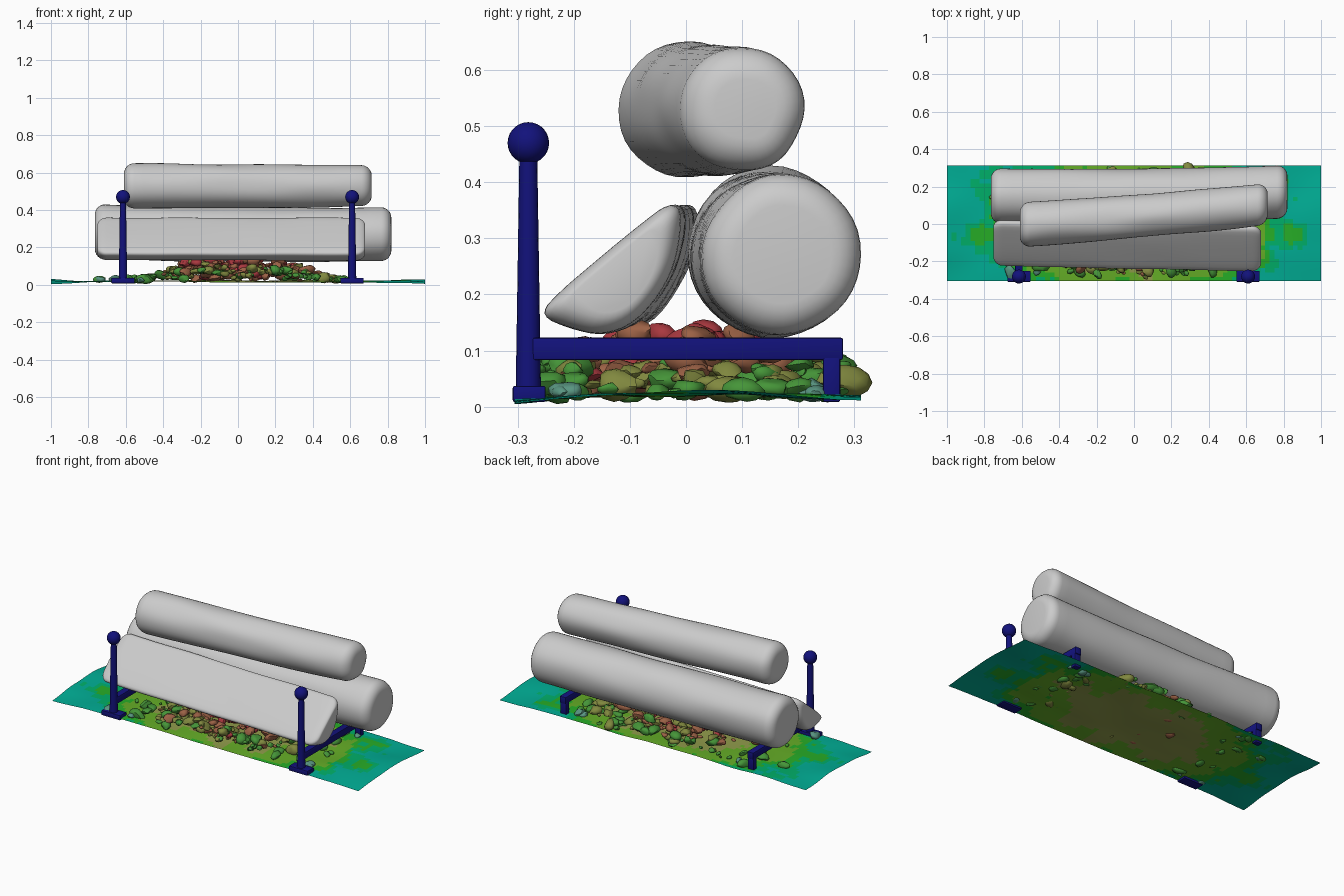
import bpy, bmesh, math, random
from mathutils import Vector, Matrix, noise

if "Cube" in bpy.data.objects:
    bpy.data.objects.remove(bpy.data.objects["Cube"])

random.seed(7)


def material(name, rgb):
    m = bpy.data.materials.new(name)
    m.diffuse_color = (*rgb, 1)
    m.use_nodes = True
    m.node_tree.nodes["Principled BSDF"].inputs["Base Color"].default_value = m.diffuse_color
    return m


IRON = material("iron", (0.006, 0.006, 0.2))
ASH = [material("ash_" + n, c) for n, c in (
    ("teal", (0.0, 0.42, 0.30)), ("sea", (0.0, 0.43, 0.14)),
    ("green", (0.02, 0.42, 0.02)), ("lime", (0.13, 0.42, 0.02)),
    ("olive", (0.28, 0.33, 0.07)))]
EMBER = [material("ember_" + n, c) for n, c in (
    ("red", (0.40, 0.04, 0.05)), ("rust", (0.33, 0.12, 0.06)),
    ("olive", (0.22, 0.25, 0.05)), ("green", (0.06, 0.30, 0.04)),
    ("teal", (0.10, 0.30, 0.22)))]


def finish(bm, name, mats=(), angle=40):
    bmesh.ops.recalc_face_normals(bm, faces=bm.faces)
    me = bpy.data.meshes.new(name)
    bm.to_mesh(me)
    bm.free()
    ob = bpy.data.objects.new(name, me)
    bpy.context.collection.objects.link(ob)
    for m in mats:
        me.materials.append(m)
    bpy.ops.object.select_all(action='DESELECT')
    ob.select_set(True)
    bpy.context.view_layer.objects.active = ob
    bpy.ops.object.shade_smooth_by_angle(angle=math.radians(angle))
    return ob


def box(name, lo, hi, bevel=0.004):
    bm = bmesh.new()
    lo, hi = Vector(lo), Vector(hi)
    bmesh.ops.create_cube(bm, size=1, matrix=Matrix.Translation((lo + hi) / 2)
                          @ Matrix.Diagonal((*(hi - lo), 1)))
    bmesh.ops.bevel(bm, geom=bm.edges[:], offset=bevel, segments=2,
                    profile=0.5, affect='EDGES')
    return finish(bm, name, [IRON])


def log(name, profile, start, end, radii, rough=0.006, bend=0.0, edge=0.055, seed=0):
    """Loft a unit profile from start to end, with rounded-over ends."""
    a, b = Vector(start), Vector(end)
    length = (b - a).length
    round_over = [(edge * (1 - math.sin(t)), edge * (1 - math.cos(t)))
                  for t in (math.radians(q) for q in (90, 70, 50, 30, 12, 0))][::-1]
    st = [(d, c) for d, c in ((edge - edge * math.cos(t), edge - edge * math.sin(t))
          for t in (i * math.pi / 12 for i in range(7)))]
    mid = [(edge + (length - 2 * edge) * i / 24, 0) for i in range(1, 24)]
    stations = st + mid + [(length - d, c) for d, c in reversed(st)]
    bm = bmesh.new()
    rings = []
    for d, cut in stations:
        t = d / length
        c = a.lerp(b, t) - Vector((0, 1, 0.5)) * bend * math.sin(math.pi * t)
        r = radii[0] + (radii[1] - radii[0]) * t
        ring = []
        for y, z in profile:
            n = noise.noise(Vector((d * 3 + seed, y * 1.3, z * 1.3)))
            s = r - cut + rough * n
            ring.append(bm.verts.new(c + Vector((0, y * s, z * s))))
        rings.append(ring)
    k = len(profile)
    for p, q in zip(rings, rings[1:]):
        for i in range(k):
            bm.faces.new((p[i], p[(i + 1) % k], q[(i + 1) % k], q[i]))
    bm.faces.new(rings[0])
    bm.faces.new(rings[-1])
    return finish(bm, name)


# Logs: two round, one split
circle = [(math.cos(i * math.pi / 20), math.sin(i * math.pi / 20)) for i in range(40)]
split = [(-0.258, 0.160), (-0.24, 0.193), (-0.06, 0.343), (-0.025, 0.362), (-0.005, 0.345),
         (-0.012, 0.27), (-0.045, 0.20), (-0.09, 0.147), (-0.15, 0.127),
         (-0.21, 0.140)]
for _ in range(2):  # corner cutting rounds the split outline
    split = [(p[0] + (q[0] - p[0]) * f, p[1] + (q[1] - p[1]) * f)
             for p, q in zip(split, split[1:] + split[:1]) for f in (0.25, 0.75)]
split = [((y + 0.115) / 0.14, (z - 0.235) / 0.14) for y, z in split]

log("back_log", circle, (-0.765, 0.152, 0.282), (0.82, 0.174, 0.27), (0.147, 0.142),
    bend=0.012, seed=1)
log("top_log", circle, (-0.61, -0.003, 0.53), (0.715, 0.105, 0.53), (0.121, 0.110),
    bend=0.006, seed=5)
log("split_log", split, (-0.752, -0.085, 0.237), (0.68, -0.117, 0.235), (0.14, 0.14),
    rough=0.005, edge=0.05, seed=9)

# Andirons
for side, x in (("left", -0.615), ("right", 0.61)):
    box(side + "_front_foot", (x - 0.062, -0.309, 0.008), (x + 0.062, -0.25, 0.037))
    box(side + "_bar", (x - 0.02, -0.275, 0.083), (x + 0.02, 0.28, 0.123))
    box(side + "_back_leg", (x - 0.02, 0.244, 0.008), (x + 0.02, 0.275, 0.09))
    bm = bmesh.new()
    bmesh.ops.create_cone(bm, cap_ends=True, segments=16, radius1=0.0225, radius2=0.016,
                          depth=0.41, matrix=Matrix.Translation((x, -0.281, 0.235)))
    finish(bm, side + "_post", [IRON])
    bm = bmesh.new()
    bmesh.ops.create_uvsphere(bm, u_segments=24, v_segments=14, radius=0.037,
                              matrix=Matrix.Translation((x, -0.281, 0.47)))
    finish(bm, side + "_ball", [IRON])

# Ash bed: wavy sheet tinted from the middle outwards
bm = bmesh.new()
bmesh.ops.create_grid(bm, x_segments=80, y_segments=26, size=1)
for v in bm.verts:
    x, y = v.co.x, v.co.y * 0.309 + 0.003
    z = 0.021 + 0.008 * noise.noise(Vector((x * 4, y * 5, 2)))
    z += 0.008 * max(0, abs(x) - 0.8) / 0.2 * math.cos(y * 9)
    v.co = (x, y, z - 0.008 * max(0, -y - 0.15) / 0.15)
for f in bm.faces:
    c = f.calc_center_median()
    d = math.hypot(c.x / 0.95, c.y / 0.48)
    d += 0.22 * noise.noise(c * 7) + 0.1 * noise.noise(c * 22)
    f.material_index = sum(d < lim for lim in (0.92, 0.82, 0.72, 0.5))
finish(bm, "ash_bed", ASH, 80)

# Embers: faceted pebbles heaped under the logs
bm = bmesh.new()
for i in range(420):
    x = max(-0.74, min(0.62, random.gauss(0, 0.27)))
    y = random.uniform(-0.27, 0.285)
    heap = 0.115 * math.exp(-(x / 0.42) ** 4) * (1 - 0.55 * (y / 0.3) ** 2)
    size = random.choice((0.012, 0.016, 0.022, 0.03, 0.036)) * random.uniform(0.8, 1.15)
    z = 0.018 + size * 0.4 + max(0, heap - size * 0.3) * random.random() ** 0.7
    made = bmesh.ops.create_icosphere(bm, subdivisions=2, radius=1)['verts']
    cuts = [(Vector([random.gauss(0, 1) for _ in range(3)]).normalized(),
             random.uniform(0.5, 0.8)) for _ in range(7)]
    place = (Matrix.Translation((x, y, z)) @ Matrix.Rotation(random.uniform(0, 6.28), 4, 'Z')
             @ Matrix.Rotation(random.uniform(-0.4, 0.4), 4, 'X')
             @ Matrix.Diagonal((size * 1.35, size, size * 0.75, 1)))
    tint = math.hypot(x / 0.6, y / 0.34) + random.uniform(-0.25, 0.25)
    idx = sum(tint > lim for lim in (0.35, 0.6, 0.8, 1.15))
    for v in made:
        for n, h in cuts:
            v.co -= n * max(0, v.co.dot(n) - h)
        v.co = place @ v.co
        for f in v.link_faces:
            f.material_index = idx
finish(bm, "embers", EMBER, 50)
